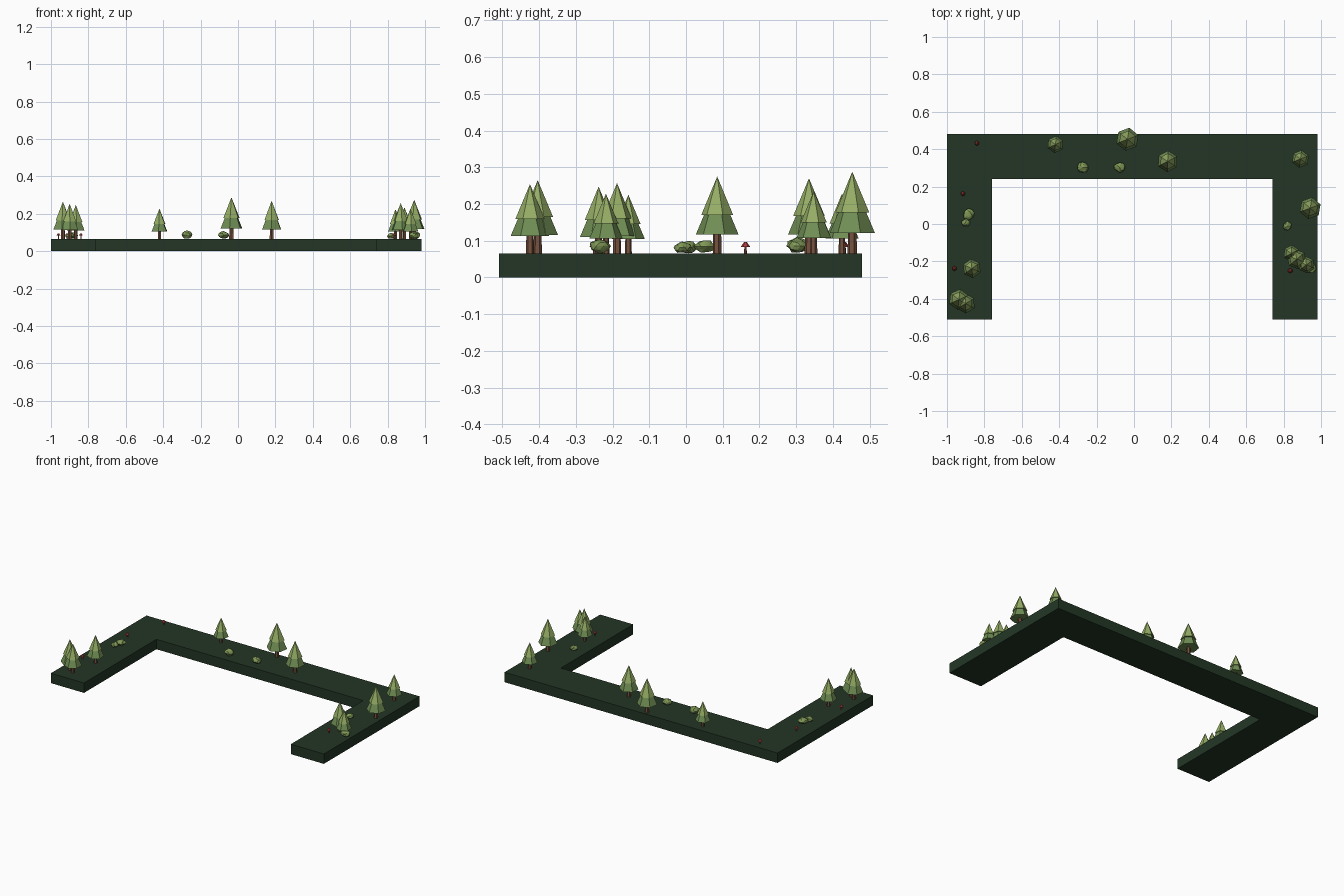
import bpy, bmesh, math, random
from mathutils import Matrix, Vector

if "Cube" in bpy.data.objects:
    bpy.data.objects.remove(bpy.data.objects["Cube"])

random.seed(4)
GROUND = 0.065


def mat(name, rgb):
    m = bpy.data.materials.new(name)
    lin = [((c / 255 + 0.055) / 1.055) ** 2.4 for c in rgb]
    m.diffuse_color = (*lin, 1)
    m.use_nodes = True
    m.node_tree.nodes["Principled BSDF"].inputs["Base Color"].default_value = m.diffuse_color
    return m


SOIL = mat("dark green ground", (35, 54, 37))
LIGHT = mat("light leaf green", (150, 174, 102))
MID = mat("mid leaf green", (112, 142, 84))
BARK = mat("bark brown", (118, 82, 62))
BUSH = mat("bush green", (128, 152, 86))
RED = mat("mushroom red", (170, 62, 58))
STEM = mat("mushroom stem", (150, 92, 80))


def finish(bm, name, mats, loc=(0, 0, 0)):
    me = bpy.data.meshes.new(name)
    bm.to_mesh(me)
    bm.free()
    for m in mats:
        me.materials.append(m)
    ob = bpy.data.objects.new(name, me)
    ob.location = loc
    bpy.context.collection.objects.link(ob)
    return ob


def cone(bm, r1, r2, z0, z1, sides, index, turn=0.0):
    """Vertical cone or frustum from z0 to z1, with one material."""
    old = set(bm.faces)
    m = Matrix.Translation((0, 0, (z0 + z1) / 2)) @ Matrix.Rotation(turn, 4, 'Z')
    bmesh.ops.create_cone(bm, cap_ends=True, segments=sides, radius1=r1,
                          radius2=r2, depth=z1 - z0, matrix=m)
    for f in bm.faces:
        if f not in old:
            f.material_index = index


# U-shaped ground slab
bm = bmesh.new()
outline = [(-1, -0.51), (-0.76, -0.51), (-0.76, 0.24), (0.74, 0.24),
           (0.74, -0.51), (0.98, -0.51), (0.98, 0.48), (-1, 0.48)]
face = bm.faces.new([bm.verts.new((x, y, 0)) for x, y in outline])
top = bmesh.ops.extrude_face_region(bm, geom=[face])
bmesh.ops.translate(bm, vec=(0, 0, GROUND),
                    verts=[v for v in top["geom"] if isinstance(v, bmesh.types.BMVert)])
bmesh.ops.recalc_face_normals(bm, faces=bm.faces)
finish(bm, "ground_slab", [SOIL])

# Two-tier conifers: x, y, top height
trees = [(-0.42, 0.425, 0.228), (-0.035, 0.453, 0.288), (0.18, 0.335, 0.27),
         (0.89, 0.348, 0.235), (0.942, 0.085, 0.275), (0.842, -0.157, 0.225),
         (0.87, -0.188, 0.257), (0.922, -0.218, 0.228), (-0.867, -0.238, 0.247),
         (-0.936, -0.404, 0.265), (-0.9, -0.425, 0.254)]
for x, y, ztop in trees:
    h = ztop - GROUND
    turn = random.uniform(-0.2, 0.2)
    bm = bmesh.new()
    cone(bm, 0.06 * h, 0.05 * h, -0.01, 0.35 * h, 6, 0, turn)
    cone(bm, 0.28 * h, 0.11 * h, 0.25 * h, 0.65 * h, 6, 1, turn)
    cone(bm, 0.21 * h, 0, 0.5 * h, h, 6, 2, turn)
    finish(bm, "conifer", [BARK, MID, LIGHT], (x, y, GROUND))

# Faceted bushes: x, y, half widths and half height
bushes = [(-0.274, 0.303, 0.030, 0.030, 0.023), (-0.077, 0.303, 0.029, 0.028, 0.021),
          (-0.885, 0.05, 0.031, 0.032, 0.019), (-0.9, 0.008, 0.022, 0.022, 0.017),
          (0.82, -0.01, 0.023, 0.025, 0.016), (0.945, -0.235, 0.030, 0.031, 0.020)]
for x, y, rx, ry, rz in bushes:
    bm = bmesh.new()
    bmesh.ops.create_icosphere(bm, subdivisions=2, radius=1)
    for v in bm.verts:
        v.co *= random.uniform(0.8, 1.08)
        v.co = Vector((v.co.x * rx, v.co.y * ry, v.co.z * rz))
    finish(bm, "bush", [BUSH], (x, y, GROUND + rz))

# Small mushrooms
for x, y in [(-0.84, 0.432), (-0.915, 0.162), (-0.96, -0.238), (0.835, -0.25)]:
    bm = bmesh.new()
    cone(bm, 0.004, 0.003, -0.005, 0.02, 6, 0)
    cone(bm, 0.013, 0.004, 0.018, 0.031, 6, 1)
    finish(bm, "mushroom", [STEM, RED], (x, y, GROUND))
